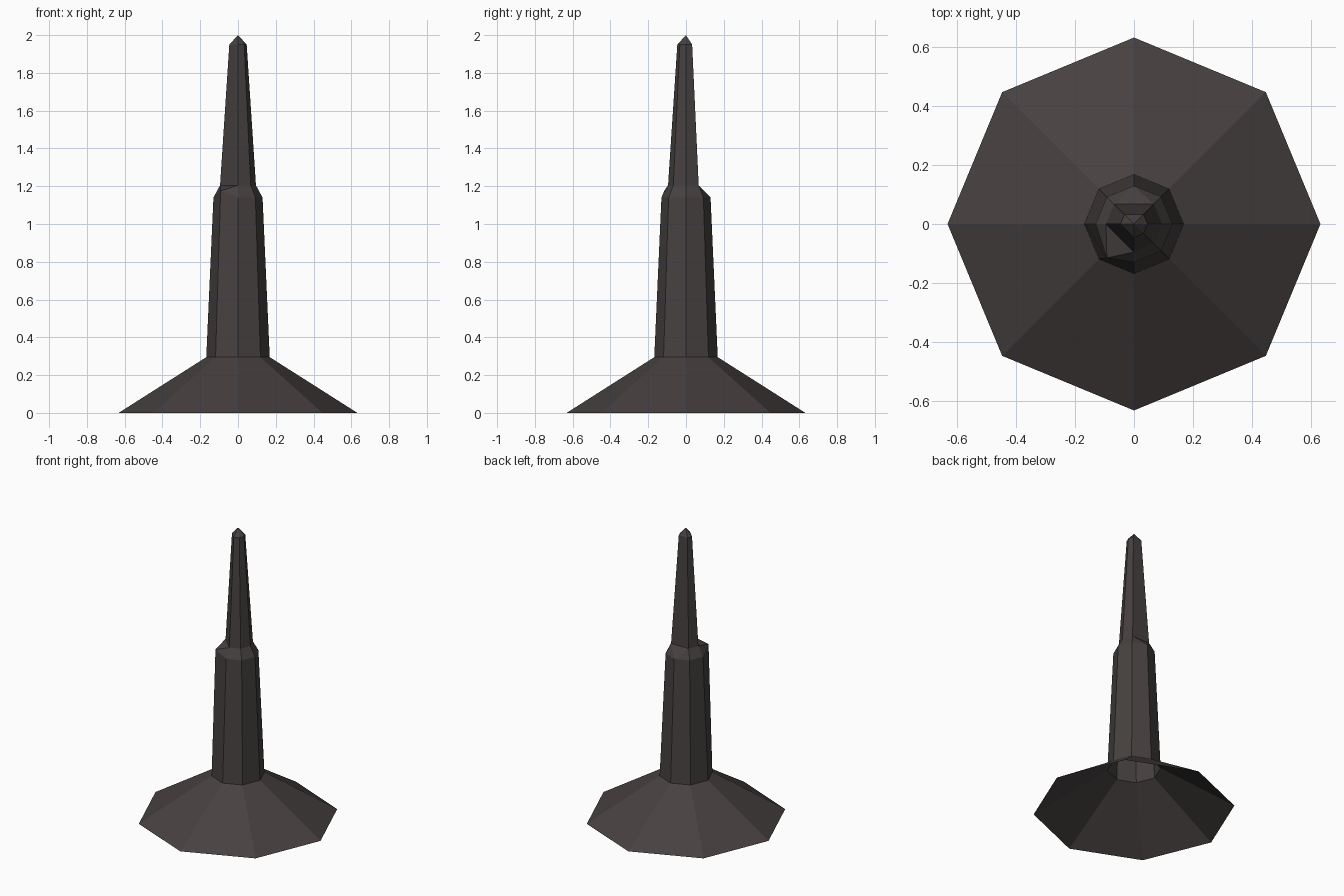
import bpy, bmesh, math

if "Cube" in bpy.data.objects:
    bpy.data.objects.remove(bpy.data.objects["Cube"])

stone = bpy.data.materials.new("dark_stone")
stone.diffuse_color = (0.062, 0.053, 0.051, 1)
stone.use_nodes = True
stone.node_tree.nodes["Principled BSDF"].inputs["Base Color"].default_value = stone.diffuse_color


def ring(bm, r, z, skip=()):
    """Octagon of vertices keyed by corner number; skipped corners are None."""
    return [None if i in skip else
            bm.verts.new((r * math.cos(i * math.pi / 4), r * math.sin(i * math.pi / 4), z))
            for i in range(8)]


def bridge(bm, low, high):
    """Join two rings, closing dropped corners with triangles."""
    for i in range(8):
        j = (i + 1) % 8
        corners = [v for v in (low[i], low[j], high[j], high[i]) if v]
        if len(corners) == 4 or (len(corners) == 3 and low[i] and low[j]):
            bm.faces.new(corners)
        if low[i] and not high[i]:
            bm.faces.new((low[i], high[j], high[i - 1]))


def finish(bm, name):
    me = bpy.data.meshes.new(name)
    bmesh.ops.recalc_face_normals(bm, faces=bm.faces)
    bm.to_mesh(me)
    bm.free()
    me.materials.append(stone)
    ob = bpy.data.objects.new(name, me)
    bpy.context.collection.objects.link(ob)


# Flared foot, open underneath
bm = bmesh.new()
bridge(bm, ring(bm, 0.632, 0), ring(bm, 0.168, 0.295))
finish(bm, "flared_base")

# Hollow shaft, shoulder, six-sided spire (two octagon corners dropped) and tip
bm = bmesh.new()
dropped = (2, 5)
neck = ring(bm, 0.168, 0.295)
shoulder = ring(bm, 0.13, 1.14)
shoulder[5].co = (-0.092, -0.115, 1.175)   # chipped, raised corner
collar = ring(bm, 0.095, 1.205, dropped)
top = ring(bm, 0.046, 1.95, dropped)
bridge(bm, neck, shoulder)
bridge(bm, shoulder, collar)
tip = bm.verts.new((0, 0, 2))
lower = [v for v in collar if v]
upper = [v for v in top if v]
for i in range(6):
    j = (i + 1) % 6
    bm.faces.new((lower[i], lower[j], upper[j], upper[i]))
    bm.faces.new((upper[i], upper[j], tip))
finish(bm, "shaft_and_spire")
